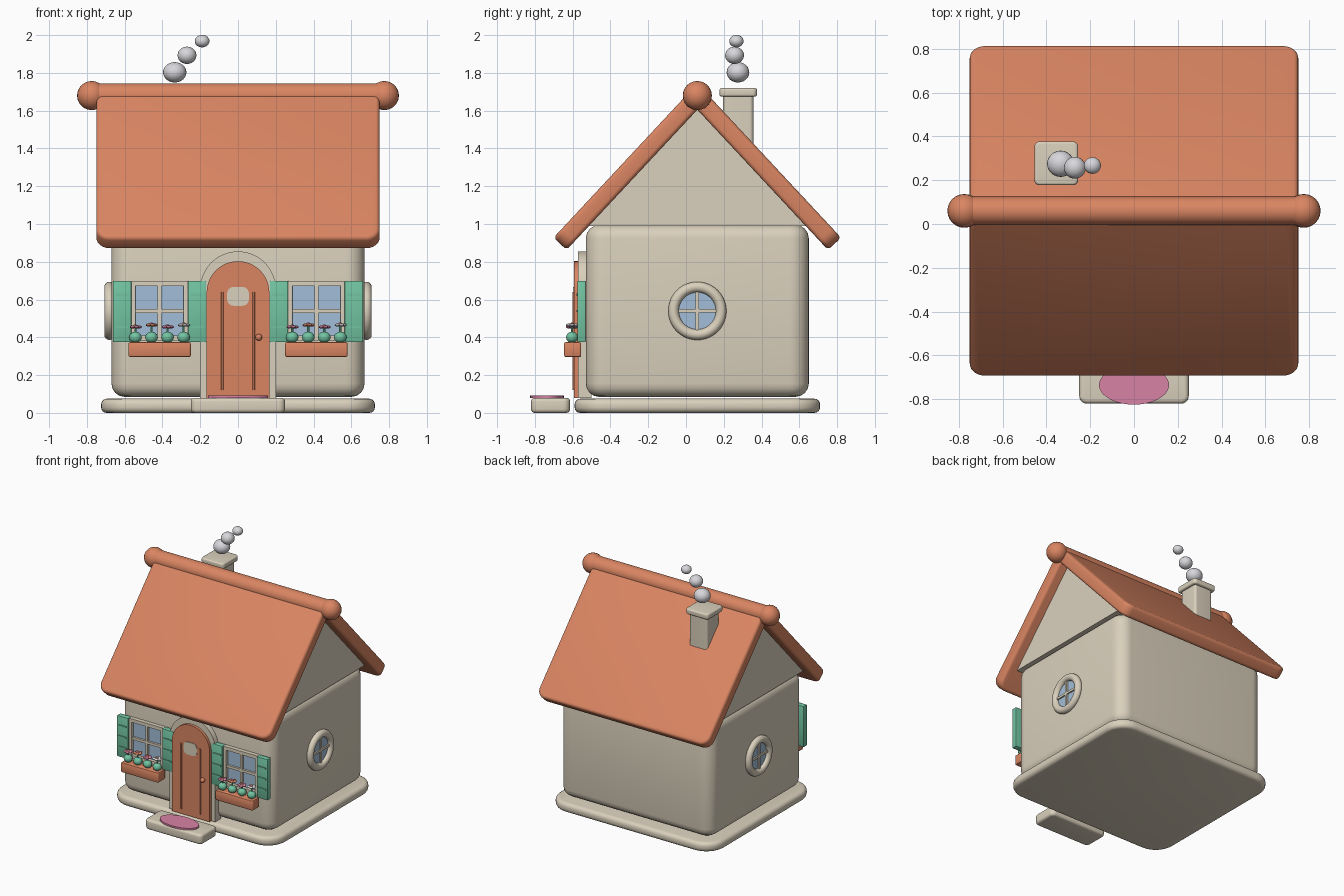
import bpy, bmesh, math
from mathutils import Matrix, Vector

if "Cube" in bpy.data.objects:
    bpy.data.objects.remove(bpy.data.objects["Cube"])

CY = 0.06  # house centre along y


def material(name, r, g, b):
    m = bpy.data.materials.new(name)
    m.diffuse_color = (r, g, b, 1)
    m.use_nodes = True
    m.node_tree.nodes["Principled BSDF"].inputs["Base Color"].default_value = m.diffuse_color
    return m


ORANGE = material("terracotta", 0.70, 0.235, 0.122)
BEIGE = material("cream_plaster", 0.70, 0.63, 0.503)
BLUE = material("window_blue", 0.362, 0.515, 0.687)
GREEN = material("mint_green", 0.168, 0.552, 0.361)
PINK = material("rose_pink", 0.68, 0.223, 0.376)
SMOKE = material("smoke_white", 0.68, 0.68, 0.715)


def finish(bm, name, mat):
    bmesh.ops.recalc_face_normals(bm, faces=bm.faces)
    me = bpy.data.meshes.new(name)
    bm.to_mesh(me)
    bm.free()
    me.materials.append(mat)
    for p in me.polygons:
        p.use_smooth = True
    me.set_sharp_from_angle(angle=math.radians(40))
    ob = bpy.data.objects.new(name, me)
    bpy.context.collection.objects.link(ob)
    return ob


def box(name, mat, c, size, rv=0.0, re=0.0, rot=None, seg=4):
    """Box with upright corner radius rv and top/bottom edge radius re."""
    bm = bmesh.new()
    bmesh.ops.create_cube(bm, size=1, matrix=Matrix.Diagonal((*size, 1)))
    if rv:
        ed = [e for e in bm.edges if abs(e.verts[0].co.z - e.verts[1].co.z) > 1e-4]
        bmesh.ops.bevel(bm, geom=ed, offset=rv, segments=seg * 2, profile=0.5, affect='EDGES')
    if re:
        ed = [e for e in bm.edges if abs(e.verts[0].co.z - e.verts[1].co.z) < 1e-4
              and any(abs(f.normal.z) < 0.5 for f in e.link_faces)]
        bmesh.ops.bevel(bm, geom=ed, offset=re, segments=seg, profile=0.5, affect='EDGES')
    bm.transform(Matrix.Translation(c) @ (rot or Matrix()))
    return finish(bm, name, mat)


def balls(name, mat, items, seg=24):
    """One object made of ellipsoids: (centre, radii)."""
    bm = bmesh.new()
    for c, r in items:
        bmesh.ops.create_uvsphere(bm, u_segments=seg, v_segments=seg // 2, radius=1,
                                  matrix=Matrix.Translation(c) @ Matrix.Diagonal((*r, 1)))
    return finish(bm, name, mat)


def cyl(name, mat, c, r, depth, axis='Z', sy=1.0, seg=40):
    rot = {'Z': Matrix(), 'X': Matrix.Rotation(math.pi / 2, 4, 'Y'),
           'Y': Matrix.Rotation(math.pi / 2, 4, 'X')}[axis]
    bm = bmesh.new()
    bmesh.ops.create_cone(bm, cap_ends=True, segments=seg, radius1=r, radius2=r, depth=depth,
                          matrix=Matrix.Translation(c) @ rot @ Matrix.Diagonal((1, sy, 1, 1)))
    return finish(bm, name, mat)


def prism(name, mat, pts, vec):
    """Extrude a flat outline along vec."""
    bm = bmesh.new()
    f = bm.faces.new([bm.verts.new(p) for p in pts])
    ex = bmesh.ops.extrude_face_region(bm, geom=[f])
    bmesh.ops.translate(bm, vec=vec, verts=[v for v in ex['geom'] if isinstance(v, bmesh.types.BMVert)])
    return finish(bm, name, mat)


def arch(name, mat, w, z0, spring, y0, y1):
    pts = [(-w, y0, z0)]
    pts += [(-w * math.cos(math.pi * i / 24), y0, spring + w * math.sin(math.pi * i / 24)) for i in range(25)]
    pts += [(w, y0, z0)]
    return prism(name, mat, pts, Vector((0, y1 - y0, 0)))


# base, body and gable
box("base_slab", BEIGE, (0, CY, 0.0375), (1.45, 1.30, 0.075), 0.16, 0.03)
box("house_body", BEIGE, (0, CY, 0.54), (1.34, 1.18, 0.91), 0.10, 0.07)
prism("gable", BEIGE, [(-0.67, CY - 0.60, 0.99), (-0.67, CY + 0.60, 0.99), (-0.67, CY, 1.63)],
      Vector((1.34, 0, 0)))

# roof panels, ridge roll and end balls
for s, nm in ((-1, "front"), (1, "back")):
    box("roof_" + nm, ORANGE, (0, CY + s * 0.363, 1.285), (1.5, 1.066, 0.095), 0.07, 0.022,
        Matrix.Rotation(math.radians(-47 * s), 4, 'X'))
cyl("roof_ridge", ORANGE, (0, CY, 1.68), 0.065, 1.56, 'X')
balls("ridge_ends", ORANGE, [((s * 0.775, CY, 1.68), (0.077,) * 3) for s in (-1, 1)])

# chimney and smoke
box("chimney_stack", BEIGE, (-0.355, 0.277, 1.53), (0.16, 0.16, 0.30), 0.02)
box("chimney_cap", BEIGE, (-0.355, 0.277, 1.697), (0.20, 0.20, 0.045), 0.025, 0.012)
balls("smoke_puffs", SMOKE, [((-0.335, 0.275, 1.803), (0.062, 0.06, 0.054)),
                             ((-0.27, 0.257, 1.893), (0.05, 0.05, 0.046)),
                             ((-0.19, 0.267, 1.968), (0.039, 0.038, 0.033))])

# door with trim, grooves, little window and knob
arch("door_trim", BEIGE, 0.20, 0.08, 0.655, -0.572, -0.50)
arch("door", ORANGE, 0.166, 0.08, 0.637, -0.594, -0.55)
for s in (-1, 1):
    box("door_strip", ORANGE, (s * 0.083, -0.595, 0.38), (0.012, 0.012, 0.52), 0.004)
box("door_window", BEIGE, (0, -0.595, 0.617), (0.115, 0.10, 0.009), 0.035, 0, Matrix.Rotation(math.pi / 2, 4, 'X'))
balls("door_knob", ORANGE, [((0.11, -0.602, 0.40), (0.018, 0.018, 0.018))])

# step and mat
box("door_step", BEIGE, (0, -0.717, 0.04), (0.50, 0.207, 0.08), 0.035, 0.02)
cyl("door_mat", PINK, (0, -0.735, 0.086), 0.16, 0.014, 'Z', 0.56)

# front windows, shutters and flower boxes
for s, side in ((-1, "left"), (1, "right")):
    X = s * 0.415
    box("glass_" + side, BLUE, (X, -0.532, 0.54), (0.28, 0.012, 0.30))
    for k in (-1, 1):
        box("frame_side_" + side, BEIGE, (X + k * 0.139, -0.54, 0.54), (0.025, 0.045, 0.31), 0.006)
        box("frame_rail_" + side, BEIGE, (X, -0.54, 0.54 + k * 0.144), (0.30, 0.045, 0.027), 0.006)
        sx = X + k * 0.1985
        box("shutter_" + side, GREEN, (sx, -0.553, 0.537), (0.097, 0.044, 0.325), 0.005, 0.005, None, 2)
        for z in (0.455, 0.54, 0.625):
            box("shutter_slat_" + side, GREEN, (sx, -0.576, z), (0.07, 0.010, 0.012))
    box("mullion_upright_" + side, BEIGE, (X, -0.54, 0.54), (0.02, 0.03, 0.29))
    box("mullion_cross_" + side, BEIGE, (X, -0.54, 0.54), (0.27, 0.03, 0.02))
    box("flower_box_" + side, ORANGE, (X, -0.60, 0.335), (0.33, 0.09, 0.08), 0.01, 0.01, None, 2)
    for i, mat in enumerate((PINK, ORANGE, PINK, SMOKE)):
        fx, fy = X - 0.128 + i * 0.085, -0.603
        fz = 0.455 + 0.01 * (i % 2)
        balls("leaves", GREEN, [((fx, fy, 0.40), (0.034, 0.032, 0.03))], 12)
        cyl("stem", GREEN, (fx, fy, 0.43), 0.006, 0.06, seg=8)
        ring = [(math.cos(a) * 0.019, math.sin(a) * 0.019) for a in (j * math.tau / 5 for j in range(5))]
        balls("petals", mat, [((fx + u, fy + v, fz), (0.015, 0.015, 0.008)) for u, v in ring], 12)
        balls("flower_centre", PINK if mat == ORANGE else ORANGE, [((fx, fy, fz + 0.005), (0.011, 0.011, 0.009))], 12)

# round side windows
for s, side in ((-1, "left"), (1, "right")):
    bpy.ops.mesh.primitive_torus_add(location=(s * 0.68, CY, 0.54), rotation=(0, math.pi / 2, 0),
                                     major_radius=0.126, minor_radius=0.028,
                                     major_segments=48, minor_segments=16)
    ring = bpy.context.object
    ring.name = "round_window_ring_" + side
    ring.data.materials.append(BEIGE)
    bpy.ops.object.shade_smooth()
    cyl("round_glass_" + side, BLUE, (s * 0.672, CY, 0.54), 0.115, 0.016, 'X')
    box("round_bar_upright_" + side, BEIGE, (s * 0.68, CY, 0.54), (0.022, 0.018, 0.22))
    box("round_bar_cross_" + side, BEIGE, (s * 0.68, CY, 0.54), (0.022, 0.22, 0.018))
